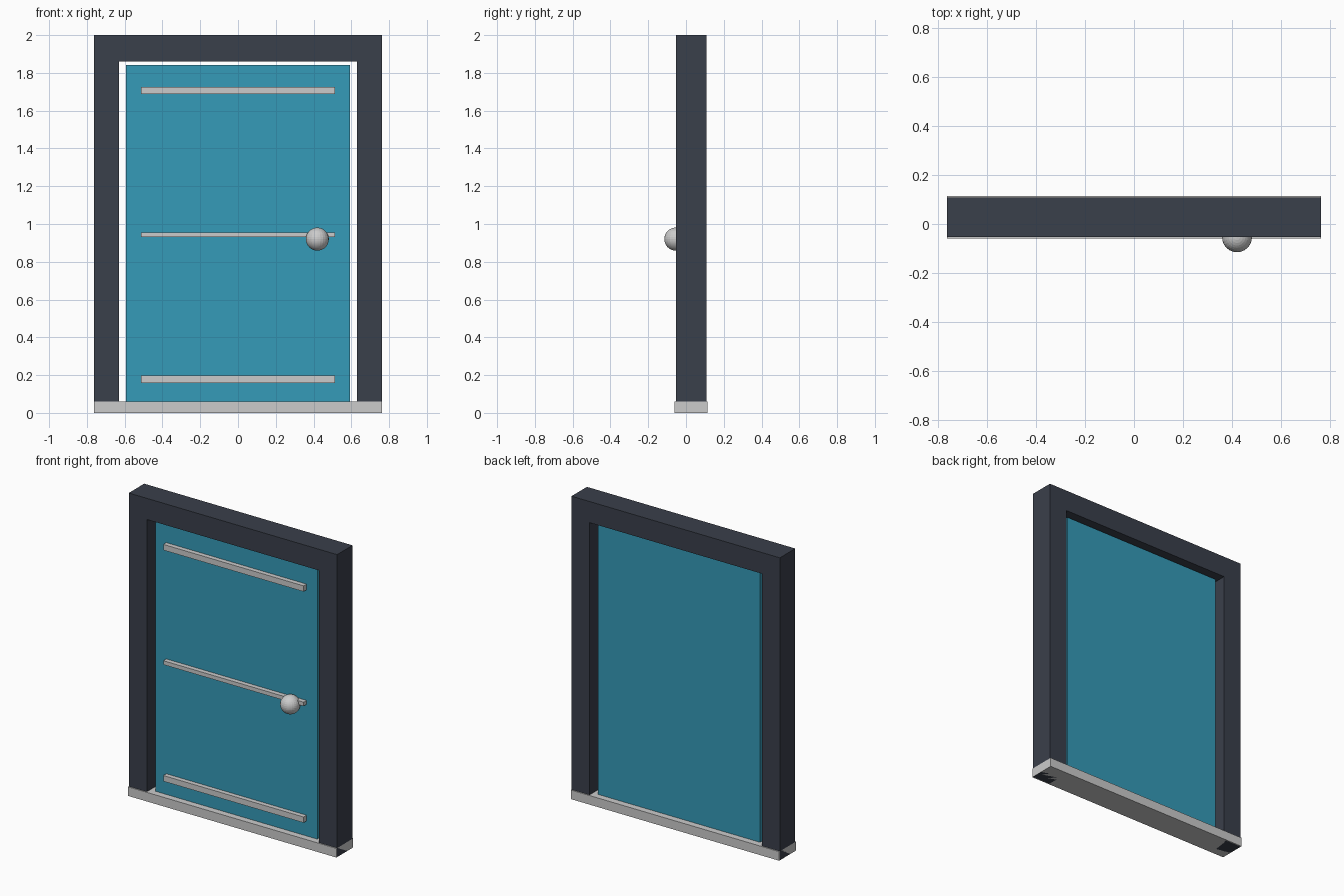
import bpy

if "Cube" in bpy.data.objects:
    bpy.data.objects.remove(bpy.data.objects["Cube"])


def material(name, rgb):
    m = bpy.data.materials.new(name)
    m.diffuse_color = (*rgb, 1)
    m.use_nodes = True
    m.node_tree.nodes["Principled BSDF"].inputs["Base Color"].default_value = m.diffuse_color
    return m


def box(name, x, y, z, mat=None):
    """Box spanning the given (min, max) ranges."""
    spans = (x, y, z)
    bpy.ops.mesh.primitive_cube_add(size=1, location=[(a + b) / 2 for a, b in spans])
    ob = bpy.context.object
    ob.name = name
    ob.scale = [b - a for a, b in spans]
    bpy.ops.object.transform_apply(location=False, rotation=False, scale=True)
    if mat:
        ob.data.materials.append(mat)
    return ob


dark = material("dark_frame", (0.042, 0.05, 0.07))
teal = material("teal_door", (0.036, 0.327, 0.48))

W, INNER = 0.762, 0.63      # frame half width, opening half width
FRAME_Y = (-0.053, 0.108)

# Door frame: two posts and the lintel
box("left_post", (-W, -INNER), FRAME_Y, (0, 1.86), dark)
box("right_post", (INNER, W), FRAME_Y, (0, 1.86), dark)
box("lintel", (-W, W), FRAME_Y, (1.86, 2), dark)

# Threshold, slightly deeper than the frame
box("threshold", (-W, W), (-0.06, 0.115), (0, 0.06))

# Door leaf
box("door_panel", (-0.592, 0.592), (-0.017, 0.072), (0.045, 1.842), teal)

# Horizontal trim bars on the front of the door
for name, z, h in (("bottom", 0.178, 0.038), ("middle", 0.943, 0.026), ("top", 1.706, 0.038)):
    box(name + "_trim_bar", (-0.513, 0.513), (-0.048, -0.012), (z - h / 2, z + h / 2))

# Round knob
bpy.ops.mesh.primitive_uv_sphere_add(segments=24, ring_count=16, radius=0.061,
                                     location=(0.42, -0.054, 0.92))
bpy.context.object.name = "door_knob"
